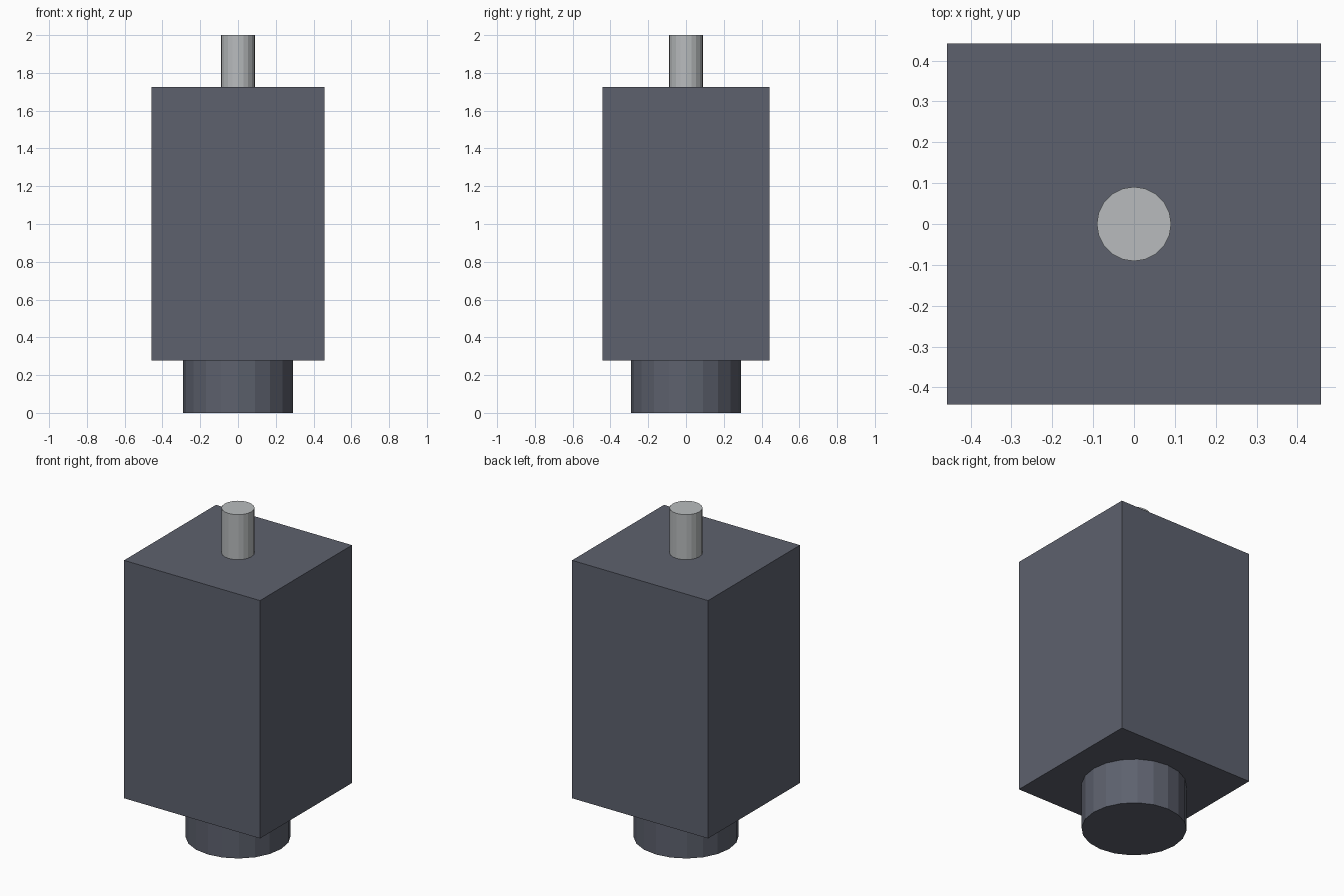
import bpy

if "Cube" in bpy.data.objects:
    bpy.data.objects.remove(bpy.data.objects["Cube"])

SIDES = 20
BODY_X, BODY_Y = 0.916, 0.884
Z_BASE, Z_BODY, Z_TOP = 0.278, 1.726, 2.0


def material(name, color):
    mat = bpy.data.materials.new(name)
    mat.diffuse_color = color
    mat.use_nodes = True
    mat.node_tree.nodes["Principled BSDF"].inputs["Base Color"].default_value = mat.diffuse_color
    return mat


def cylinder(name, radius, z0, z1, mat):
    bpy.ops.mesh.primitive_cylinder_add(
        vertices=SIDES, radius=radius, depth=z1 - z0, location=(0, 0, (z0 + z1) / 2))
    obj = bpy.context.object
    obj.name = name
    obj.data.materials.append(mat)
    return obj


dark = material("dark_casing", (0.11, 0.12, 0.155, 1))
metal = material("light_metal", (0.48, 0.50, 0.51, 1))

# Round collar the model stands on
cylinder("bottom_collar", 0.29, 0, Z_BASE, dark)

# Rectangular main housing
bpy.ops.mesh.primitive_cube_add(size=1, location=(0, 0, (Z_BASE + Z_BODY) / 2))
housing = bpy.context.object
housing.name = "housing"
housing.scale = (BODY_X, BODY_Y, Z_BODY - Z_BASE)
bpy.ops.object.transform_apply(location=False, rotation=False, scale=True)
housing.data.materials.append(dark)

# Metal shaft rising from the top
cylinder("top_shaft", 0.091, Z_BODY, Z_TOP, metal)
